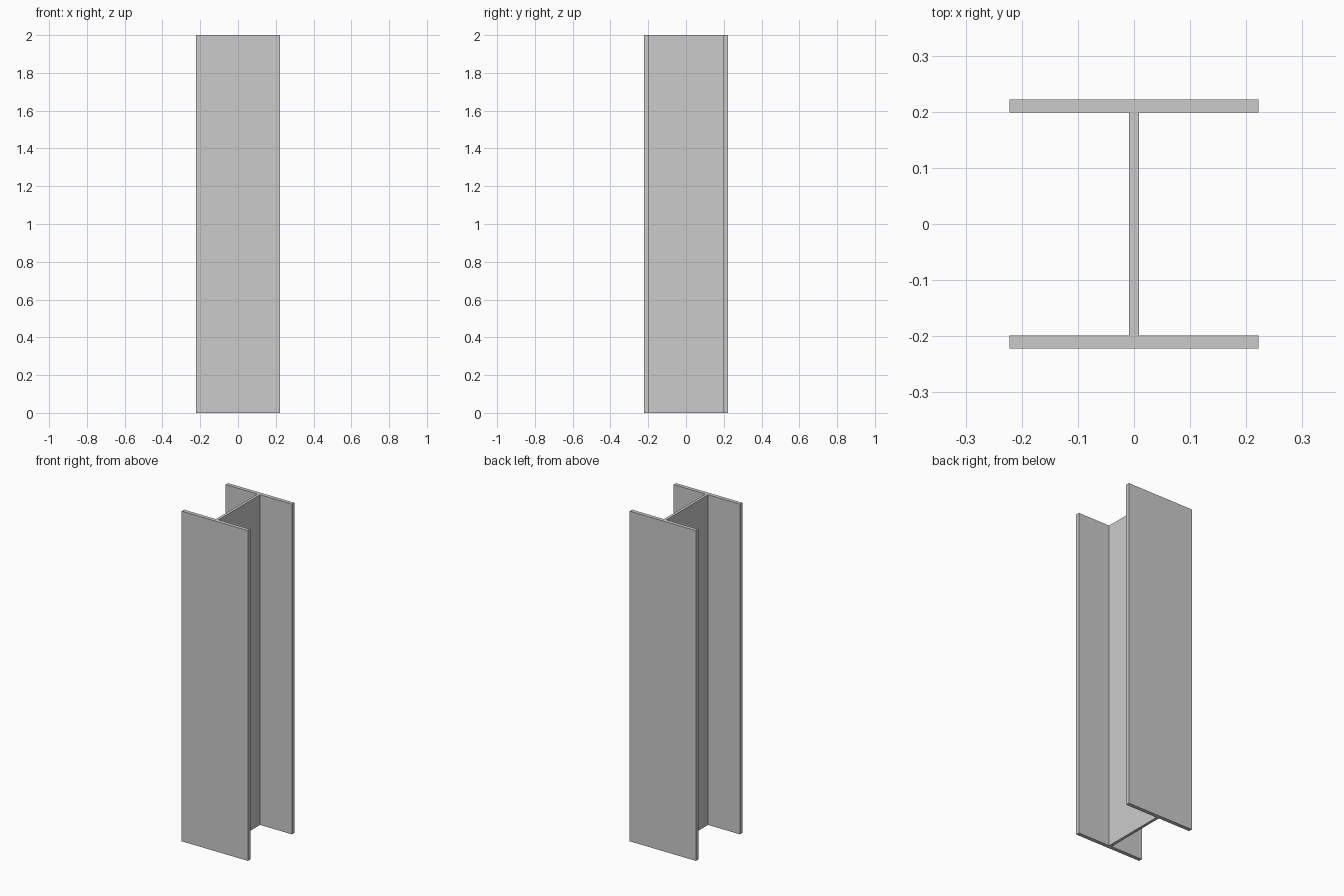
import bpy, bmesh

if "Cube" in bpy.data.objects:
    bpy.data.objects.remove(bpy.data.objects["Cube"])

HALF = 0.222      # half width and half depth of the section
INNER = 0.199     # inner face of the flanges
WEB = 0.0085      # half thickness of the web
LENGTH = 2.0

# Half of the H-shaped cross-section; the other half is its 180-degree rotation
half_profile = [(HALF, -HALF), (HALF, -INNER), (WEB, -INNER),
                (WEB, INNER), (HALF, INNER), (HALF, HALF)]
profile = half_profile + [(-x, -y) for x, y in half_profile]

# Steel column: section extruded upward
bm = bmesh.new()
base = bm.faces.new([bm.verts.new((x, y, 0)) for x, y in profile])
ext = bmesh.ops.extrude_face_region(bm, geom=[base], use_keep_orig=True)
top = [v for v in ext["geom"] if isinstance(v, bmesh.types.BMVert)]
bmesh.ops.translate(bm, verts=top, vec=(0, 0, LENGTH))
bmesh.ops.recalc_face_normals(bm, faces=bm.faces)

mesh = bpy.data.meshes.new("steel_column")
bm.to_mesh(mesh)
bm.free()
bpy.context.collection.objects.link(bpy.data.objects.new("steel_column", mesh))
